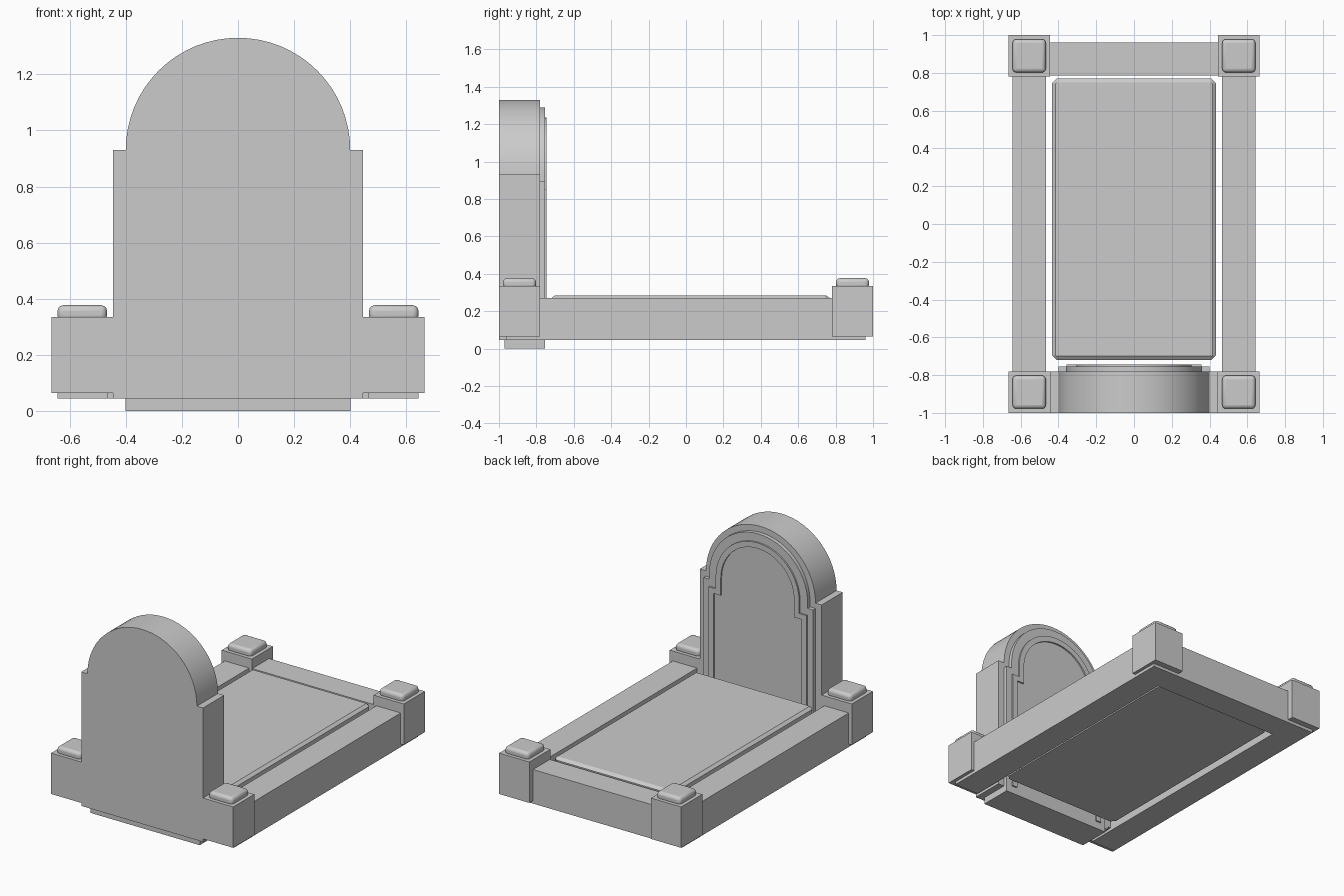
import bpy, bmesh, math

if "Cube" in bpy.data.objects:
    bpy.data.objects.remove(bpy.data.objects["Cube"])


def finish(bm, name, smooth=False):
    bmesh.ops.recalc_face_normals(bm, faces=bm.faces)
    me = bpy.data.meshes.new(name)
    bm.to_mesh(me)
    bm.free()
    ob = bpy.data.objects.new(name, me)
    bpy.context.collection.objects.link(ob)
    if smooth:
        bpy.ops.object.select_all(action='DESELECT')
        ob.select_set(True)
        bpy.context.view_layer.objects.active = ob
        bpy.ops.object.shade_smooth_by_angle(angle=math.radians(30))
    return ob


def box(name, x0, x1, y0, y1, z0, z1):
    bm = bmesh.new()
    bmesh.ops.create_cube(bm, size=1)
    for v in bm.verts:
        v.co = (x1 if v.co.x > 0 else x0, y1 if v.co.y > 0 else y0, z1 if v.co.z > 0 else z0)
    return finish(bm, name)


def arch(shoulder, shoulder_z, radius, z0):
    """Shouldered round-top outline in the xz plane."""
    n = 32
    pts = [(-shoulder, z0), (shoulder, z0), (shoulder, shoulder_z), (radius, shoulder_z)]
    if shoulder_z < 0.925:
        pts.append((radius, 0.93))
    pts += [(radius * math.cos(math.pi * i / n), 0.93 + radius * math.sin(math.pi * i / n))
            for i in range(1, n)]
    if shoulder_z < 0.925:
        pts.append((-radius, 0.93))
    return pts + [(-radius, shoulder_z), (-shoulder, shoulder_z)]


def extrude(name, pts, y0, y1):
    bm = bmesh.new()
    f = bm.faces.new([bm.verts.new((x, y0, z)) for x, z in pts])
    r = bmesh.ops.extrude_face_region(bm, geom=[f])
    for v in r['geom']:
        if isinstance(v, bmesh.types.BMVert):
            v.co.y = y1
    return finish(bm, name, True)


# Headstone with stepped inner face
extrude("headstone", arch(0.445, 0.93, 0.40, 0.045), -1.0, -0.78)
extrude("headstone_step", arch(0.40, 0.895, 0.36, 0.0), -0.97, -0.755)

# Raised moulding: arched band between an outer and inner outline
outer = arch(0.358, 0.85, 0.305, 0.05)
inner = arch(0.322, 0.815, 0.268, 0.05)
bm = bmesh.new()
rings = [[bm.verts.new((x, y, z)) for x, z in pts]
         for pts, y in ((outer, -0.756), (outer, -0.745), (inner, -0.745), (inner, -0.756))]
for a in range(4):
    p, q = rings[a], rings[(a + 1) % 4]
    for i in range(1, len(p)):
        j = (i + 1) % len(p)
        bm.faces.new((p[i], p[j], q[j], q[i]))
for i in (0, 1):
    bm.faces.new([r[i] for r in rings])
finish(bm, "headstone_moulding", True)

# Corner posts, bevelled caps and side kerbs
for sx, side in ((-1, "left"), (1, "right")):
    for sy, end in ((-1, "front"), (1, "back")):
        xs = sorted((sx * 0.445, sx * 0.665))
        ys = sorted((sy * 0.78, sy * 1.0))
        box(f"post_{end}_{side}", *xs, *ys, 0.065, 0.335)
        xs = sorted((sx * 0.467, sx * 0.643))
        ys = sorted((sy * 0.802, sy * 0.978))
        cap = box(f"cap_{end}_{side}", *xs, *ys, 0.32, 0.377)
        bv = cap.modifiers.new("bevel", 'BEVEL')
        bv.width = 0.02
        bv.segments = 3
        bpy.context.view_layer.objects.active = cap
        bpy.ops.object.select_all(action='DESELECT')
        cap.select_set(True)
        bpy.ops.object.shade_smooth_by_angle(angle=math.radians(40))
    xs = sorted((sx * 0.465, sx * 0.643))
    box(f"kerb_{side}", *xs, -0.96, 0.96, 0.045, 0.27)
box("kerb_back", -0.465, 0.465, 0.785, 0.96, 0.045, 0.27)

# Grave slab: clipped corners, stepped chamfer around top
bm = bmesh.new()


def loop(hx, y0, y1, c, z):
    pts = [(hx - c, y0), (hx, y0 + c), (hx, y1 - c), (hx - c, y1),
           (-hx + c, y1), (-hx, y1 - c), (-hx, y0 + c), (-hx + c, y0)]
    return [bm.verts.new((x, y, z)) for x, y in pts]


loops = [loop(0.435, -0.72, 0.77, 0.025, 0.065), loop(0.435, -0.72, 0.77, 0.025, 0.27),
         loop(0.415, -0.70, 0.748, 0.005, 0.285)]
bm.faces.new(loops[0])
bm.faces.new(loops[-1])
for p, q in zip(loops, loops[1:]):
    for i in range(8):
        j = (i + 1) % 8
        bm.faces.new((p[i], p[j], q[j], q[i]))
finish(bm, "grave_slab")
